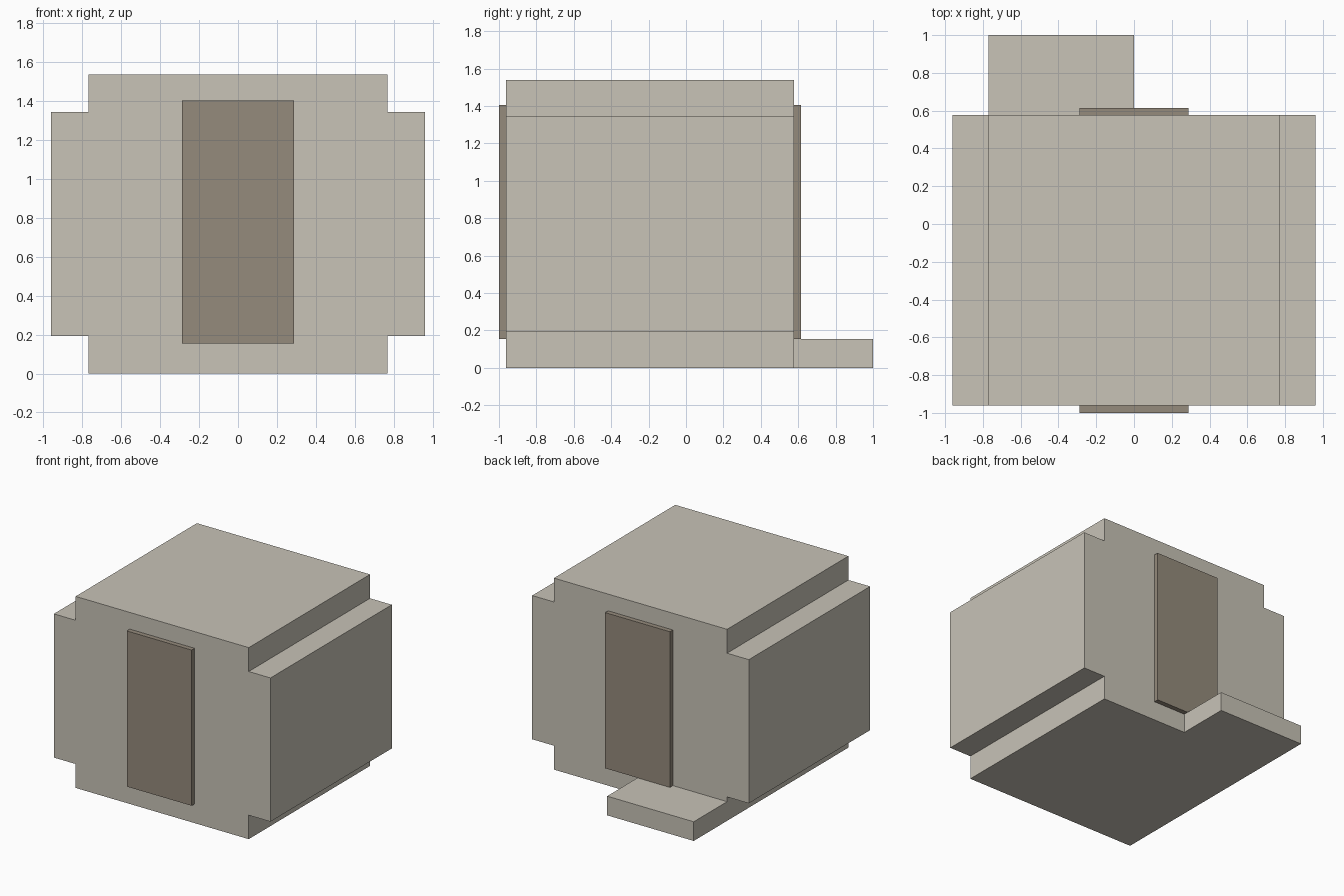
import bpy

if "Cube" in bpy.data.objects:
    bpy.data.objects.remove(bpy.data.objects["Cube"])


def material(name, color):
    mat = bpy.data.materials.new(name)
    mat.diffuse_color = (*color, 1.0)
    mat.use_nodes = True
    mat.node_tree.nodes["Principled BSDF"].inputs["Base Color"].default_value = mat.diffuse_color
    return mat


def extrude_profile(name, profile, y0, y1, mat):
    """Closed prism from an (x, z) outline, counter-clockwise seen from the front."""
    n = len(profile)
    verts = [(x, y, z) for y in (y0, y1) for x, z in profile]
    faces = [list(range(n)), list(range(2 * n - 1, n - 1, -1))]
    faces += [[i, i + n, (i + 1) % n + n, (i + 1) % n] for i in range(n)]
    mesh = bpy.data.meshes.new(name)
    mesh.from_pydata(verts, [], faces)
    mesh.materials.append(mat)
    mesh.update()
    obj = bpy.data.objects.new(name, mesh)
    bpy.context.collection.objects.link(obj)
    return obj


def box(name, x0, x1, y0, y1, z0, z1, mat):
    outline = [(x0, z0), (x1, z0), (x1, z1), (x0, z1)]
    return extrude_profile(name, outline, y0, y1, mat)


stone = material("warm_light_grey", (0.578, 0.546, 0.474))
brown = material("grey_brown", (0.301, 0.258, 0.202))

FRONT, BACK = -0.962, 0.577

# Main body: block with notched long edges
right = [(0.769, 0.0), (0.769, 0.192), (0.962, 0.192),
         (0.962, 1.346), (0.769, 1.346), (0.769, 1.538)]
left = [(-x, z) for x, z in reversed(right)]
extrude_profile("body", right + left, FRONT, BACK, stone)

# Low step behind the left half
box("back_step", -0.769, 0.0, BACK, 1.0, 0.0, 0.154, stone)

# Raised door panels at both ends
box("front_door", -0.288, 0.288, -1.0, FRONT, 0.154, 1.404, brown)
box("back_door", -0.288, 0.288, BACK, 0.615, 0.154, 1.404, brown)
